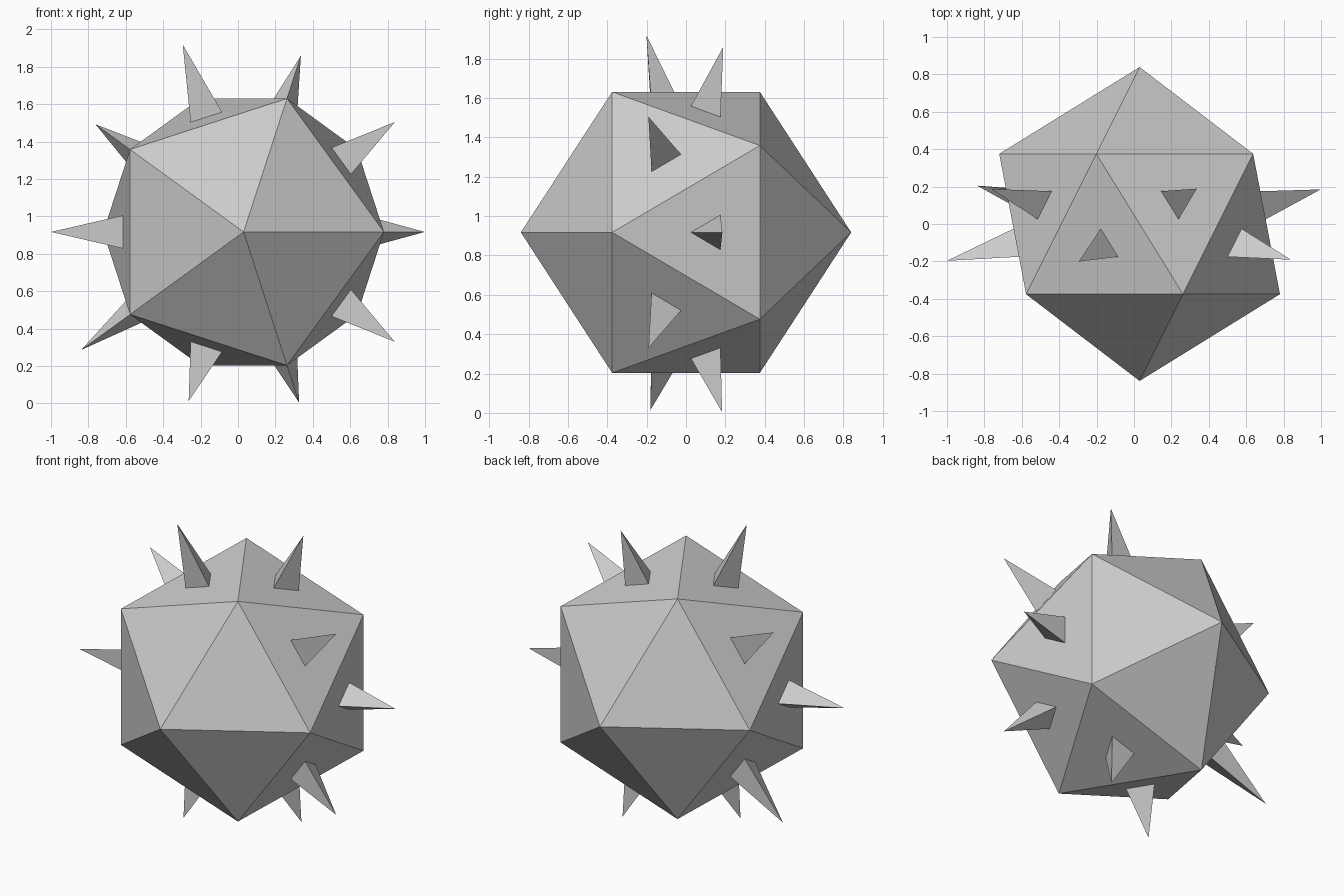
import bpy
from math import sin, cos, radians, sqrt
from mathutils import Vector

if "Cube" in bpy.data.objects:
    bpy.data.objects.remove(bpy.data.objects["Cube"])

CENTRE = Vector((0.03, 0, 0.917))
R = 0.839

def make(name, verts, faces):
    mesh = bpy.data.meshes.new(name)
    mesh.from_pydata([CENTRE + v for v in verts], [], faces)
    mesh.update()
    obj = bpy.data.objects.new(name, mesh)
    bpy.context.collection.objects.link(obj)
    return obj

# Icosahedron body with its axis along y: zigzag band, front pole, back pole
def band(k):
    a = radians(36 * k)
    y = -1 if k % 2 == 0 else 1
    return Vector((2 * cos(a), y, 2 * sin(a))) * (R / sqrt(5))

verts = [band(k) for k in range(10)] + [Vector((0, -R, 0)), Vector((0, R, 0))]
band_faces, cap_faces = [], []
for k in range(10):
    a, b, c = (k - 1) % 10, k, (k + 1) % 10
    # order each triangle so that it faces outwards
    band_faces.append((a, b, c) if k % 2 == 0 else (a, c, b))
    cap_faces.append((a, c, 10) if k % 2 else (c, a, 11))

def outward(f):
    p, q, r = (verts[i] for i in f)
    return f if (q - p).cross(r - p).dot(p) > 0 else f[::-1]

make("body", verts, [outward(f) for f in band_faces + cap_faces])

# Three-sided spikes on the band faces, with slightly uneven lengths
reach = [0.968, 1.0, 0.991, 1.053, 0.979, 1.03, 1.074, 0.951, 0.96, 0.998]
for k, f in enumerate(band_faces):
    f = outward(f)
    mid = sum((verts[i] for i in f), Vector()) / 3
    base = [mid.lerp(verts[i], 0.2) for i in f]
    tip = mid.normalized() * reach[k] / 0.9822
    make(f"spike_{k + 1}", base + [tip], [(0, 1, 3), (1, 2, 3), (2, 0, 3)])
